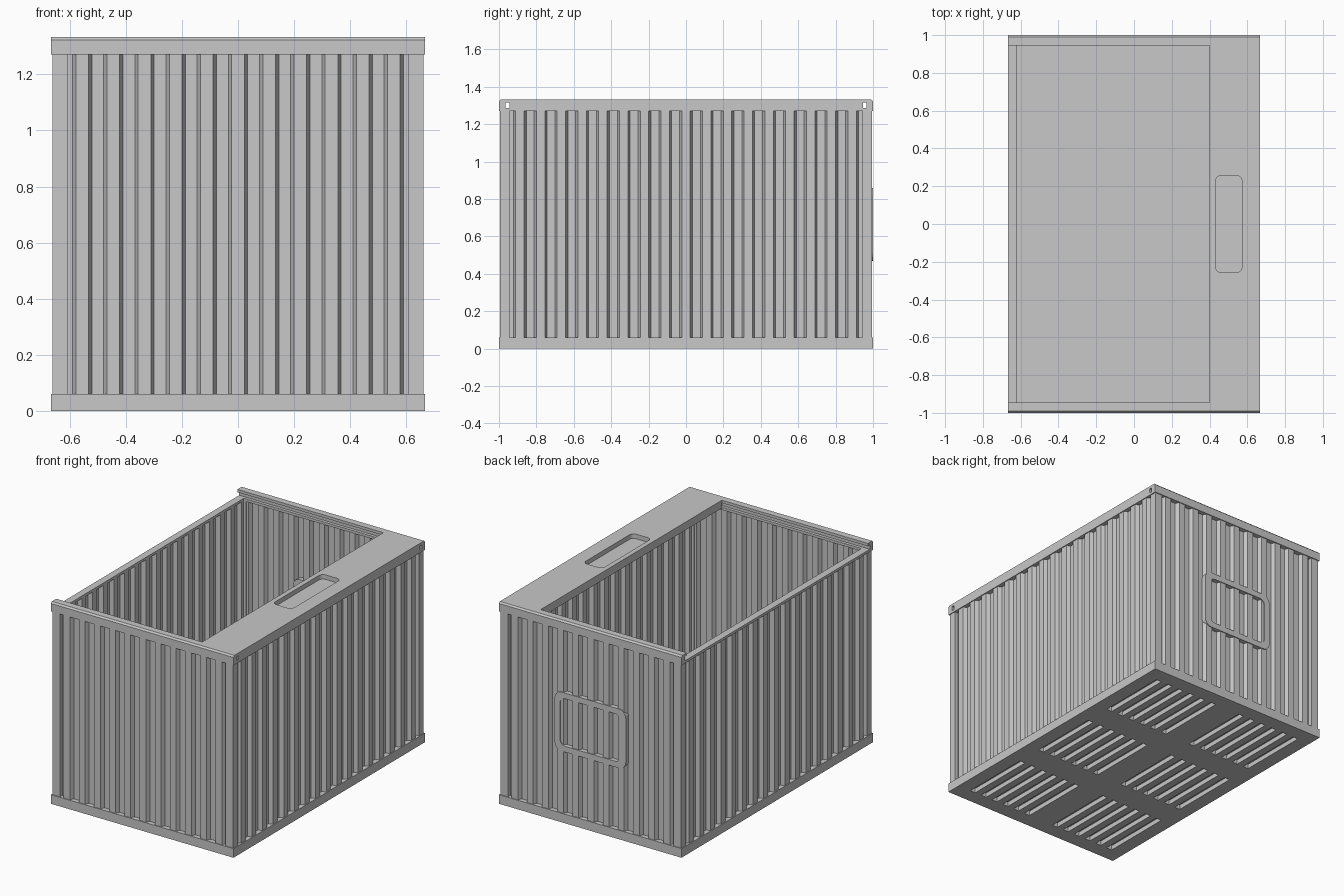
import bpy, bmesh, math

if "Cube" in bpy.data.objects:
    bpy.data.objects.remove(bpy.data.objects["Cube"], do_unlink=True)

grey = bpy.data.materials.new("light grey")
grey.use_nodes = True
COLOUR = (0.58, 0.58, 0.58, 1)
grey.diffuse_color = COLOUR
grey.node_tree.nodes["Principled BSDF"].inputs["Base Color"].default_value = COLOUR

# Overall half sizes, wall faces and heights
HX, HY, TOP = 0.667, 1.0, 1.333
WX, WY = 0.661, 0.994          # outer wall faces, just inside the rails
IX, IY = 0.62, 0.945           # inner faces
Z0, Z1 = 0.06, 1.27            # bottom and top of the wall panels
LIP = 1.287                    # height of the low end wall
PITCH, HALF, SLOPE, DEPTH, SHEET = 0.111, 0.033, 0.012, 0.025, 0.016


def add_box(bm, x, y, z):
    """Adds a box given three (low, high) ranges."""
    before = set(bm.verts)
    bmesh.ops.create_cube(bm, size=1)
    for v in set(bm.verts) - before:
        v.co = [lo + (c + 0.5) * (hi - lo) for c, (lo, hi) in zip(v.co, (x, y, z))]


def extrude_outline(bm, points, offset):
    face = bm.faces.new([bm.verts.new(p) for p in points])
    out = bmesh.ops.extrude_face_region(bm, geom=[face])
    bmesh.ops.translate(bm, vec=offset, verts=[v for v in out["geom"] if isinstance(v, bmesh.types.BMVert)])


def finish(name, bm):
    bmesh.ops.recalc_face_normals(bm, faces=bm.faces)
    mesh = bpy.data.meshes.new(name)
    bm.to_mesh(mesh)
    bm.free()
    mesh.materials.append(grey)
    ob = bpy.data.objects.new(name, mesh)
    bpy.context.collection.objects.link(ob)
    return ob


def box(name, x, y, z):
    bm = bmesh.new()
    add_box(bm, x, y, z)
    return finish(name, bm)


def rounded(w, h, r, steps=5):
    """Outline of a rounded rectangle with half sizes w and h."""
    pts = []
    for k, (sx, sy) in enumerate(((1, 1), (-1, 1), (-1, -1), (1, -1))):
        for i in range(steps + 1):
            a = math.pi / 2 * (k + i / steps)
            pts.append((sx * (w - r) + r * math.cos(a), sy * (h - r) + r * math.sin(a)))
    return pts


def cut(ob, cutter):
    """Cuts the cutter from the object and removes the cutter."""
    mod = ob.modifiers.new("cut", "BOOLEAN")
    mod.operation, mod.solver, mod.object = "DIFFERENCE", "EXACT", cutter
    graph = bpy.context.evaluated_depsgraph_get()
    mesh = bpy.data.meshes.new_from_object(ob.evaluated_get(graph))
    ob.modifiers.clear()
    ob.data = mesh
    bpy.data.objects.remove(cutter, do_unlink=True)


def corrugated_wall(name, half_length, face, place):
    """Trapezoid sheet; place(u, d) maps along-wall and outward distance to x, y."""
    line = [(-half_length, face - DEPTH)]
    count = int(half_length / PITCH)
    for k in range(-count, count + 1):
        # lands are centred on whole multiples of the pitch
        u, land = k * PITCH, PITCH / 2 - HALF
        line += [(u - land - SLOPE, face - DEPTH), (u - land, face),
                 (u + land, face), (u + land + SLOPE, face - DEPTH)]
    line.append((half_length, face - DEPTH))
    outline = line + [(u, d - SHEET) for u, d in reversed(line)]
    bm = bmesh.new()
    extrude_outline(bm, [(*place(u, d), Z0) for u, d in outline], (0, 0, Z1 - Z0))
    return finish(name, bm)


# Floor with six groups of slots underneath
floor = box("floor", (-HX, HX), (-HY, HY), (0, Z0))
bm = bmesh.new()
for gx in (-HX / 2, HX / 2):
    for gy in (-0.66, 0, 0.66):
        for i in range(6):
            x = gx + (i - 2.5) * 0.088
            add_box(bm, (x - 0.02, x + 0.02), (gy - 0.24, gy + 0.24), (-0.1, 0.03))
cut(floor, finish("slot_cutter", bm))

# Walls, posts and sliding-lid rails, one of each per side
for s, end in ((-1, "front"), (1, "back")):
    corrugated_wall(end + "_wall", 0.606, WY, lambda u, d: (u, s * d))
    for t, side in ((-1, "right"), (1, "left")):
        box(f"{end}_{side}_post", sorted((t * 0.605, t * WX)), sorted((s * IY, s * WY)), (Z0, Z1))
    profile = [(HY, Z1), (HY, TOP - 0.01), (HY - 0.01, TOP), (IY, TOP), (IY, 1.315),
               (0.965, 1.315), (0.965, LIP), (IY, LIP), (IY, Z1)]
    bm = bmesh.new()
    extrude_outline(bm, [(-HX, s * y, z) for y, z in profile], (2 * HX, 0, 0))
    finish(end + "_top_rail", bm)

for t, side in ((-1, "right"), (1, "left")):
    corrugated_wall(side + "_wall", 0.947, WX, lambda u, d: (t * d, u))
    box(side + "_top_rail", sorted((t * IX, t * HX)), (-IY, IY), (Z1, LIP if t < 0 else TOP))

# Fixed top shelf with a rounded finger recess
shelf = box("shelf", (0.4, IX), (-IY, IY), (1.28, TOP))
bm = bmesh.new()
extrude_outline(bm, [(x + 0.502, y, 1.303) for x, y in rounded(0.07, 0.257, 0.03)], (0, 0, 0.1))
cut(shelf, finish("recess_cutter", bm))

# Label frame on the back wall with a sunken panel
frame = bmesh.new()
extrude_outline(frame, [(x, IY, z + 0.665) for x, z in rounded(0.26, 0.195, 0.05)], (0, HY - IY, 0))
label_frame = finish("label_frame", frame)
bm = bmesh.new()
extrude_outline(bm, [(x, 0.97, z + 0.665) for x, z in rounded(0.222, 0.157, 0.04)], (0, 0.1, 0))
cut(label_frame, finish("label_cutter", bm))
